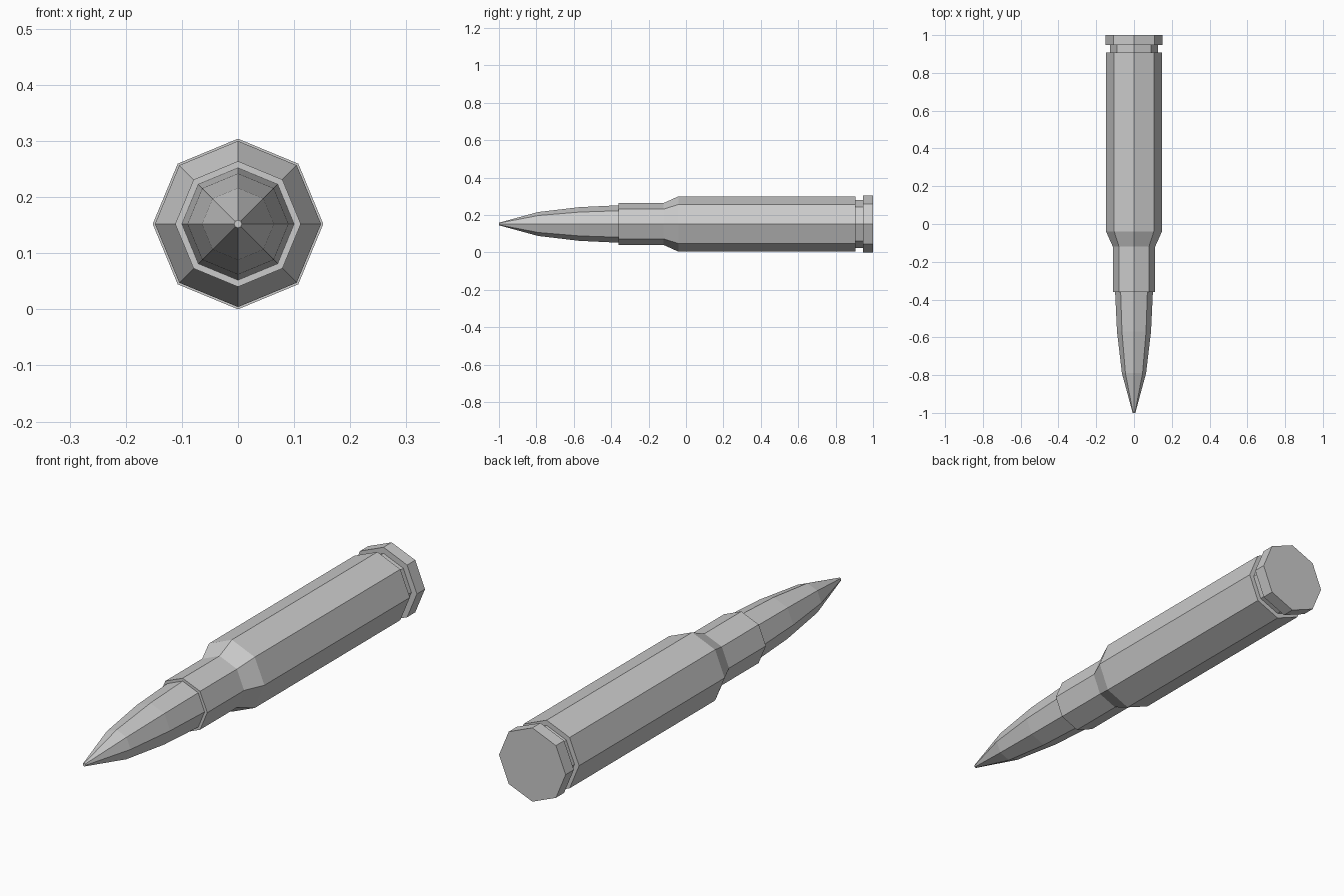
import bpy, bmesh
from math import cos, sin, tau

if "Cube" in bpy.data.objects:
    bpy.data.objects.remove(bpy.data.objects["Cube"])

SIDES = 8
AXIS_Z = 0.152


def lathe(name, profile, cap_front=False, cap_back=False):
    """Revolve (y, radius) points, given front to back, around the long axis."""
    bm = bmesh.new()
    rings = [[bm.verts.new((r * cos(tau * k / SIDES), y, AXIS_Z + r * sin(tau * k / SIDES)))
              for k in range(SIDES)] for y, r in profile]
    for a, b in zip(rings, rings[1:]):
        for k in range(SIDES):
            n = (k + 1) % SIDES
            bm.faces.new((a[k], b[k], b[n], a[n]))
    if cap_front:
        bm.faces.new(rings[0])
    if cap_back:
        bm.faces.new(rings[-1][::-1])
    mesh = bpy.data.meshes.new(name)
    bm.to_mesh(mesh)
    bm.free()
    obj = bpy.data.objects.new(name, mesh)
    bpy.context.collection.objects.link(obj)
    return obj


# Pointed tip, seated flush in the mouth of the case
lathe("pointed_tip", [(-1.0, 0.007), (-0.79, 0.064), (-0.57, 0.09), (-0.36, 0.1)],
      cap_front=True)

# Case: mouth lip, neck, shoulder, body, extraction groove, rim
lathe("case", [(-0.36, 0.1), (-0.36, 0.112), (-0.12, 0.112), (-0.04, 0.148),
               (0.907, 0.148), (0.907, 0.127), (0.947, 0.127),
               (0.947, 0.152), (1.0, 0.152)],
      cap_back=True)
